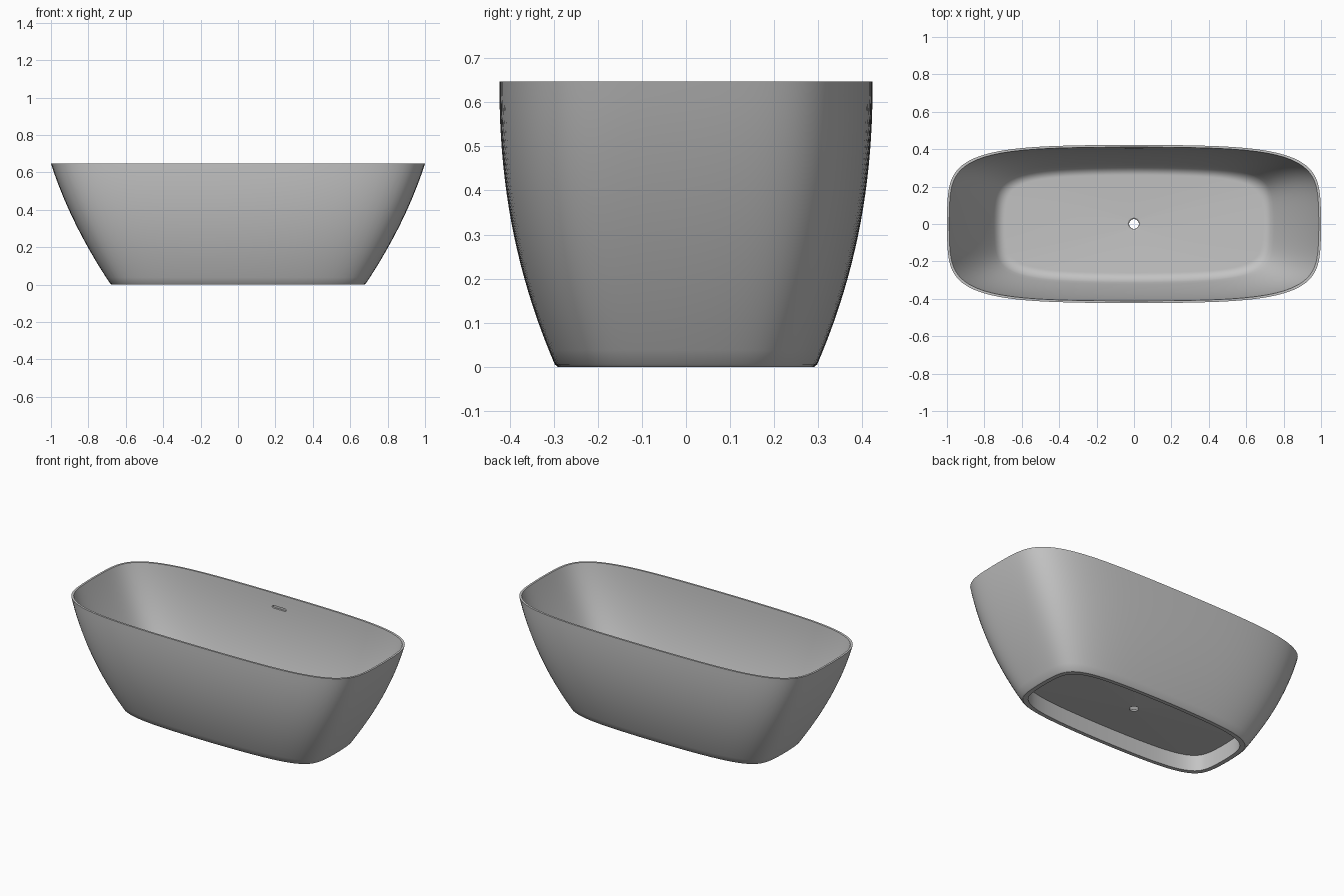
import bpy, bmesh, math
from mathutils import Matrix

if "Cube" in bpy.data.objects:
    bpy.data.objects.remove(bpy.data.objects["Cube"], do_unlink=True)

H = 0.647          # overall height
SEGS = 144         # points around each ring
FLOOR = 0.112      # edge of the basin floor, which falls to the drain
CEILING = 0.098    # underside of the basin floor

mat = bpy.data.materials.new("grey enamel")
mat.use_nodes = True
colour = (0.55, 0.55, 0.55, 1)
mat.diffuse_color = colour
mat.node_tree.nodes["Principled BSDF"].inputs["Base Color"].default_value = colour


def wall(z, inset_x=0.0, inset_y=0.0):
    """Half length, half width, height, squareness and bow of the wall at z."""
    s = z / H
    hx = 0.68 + 0.32 * s * (1 + 0.35 * (1 - s))
    hy = 0.295 + 0.128 * (1 - (1 - s) ** 2.2)
    return (hx - inset_x, hy - inset_y, z, 6 - s, 0.1 - 0.04 * s)


def ring(bm, hx, hy, z, n, bow):
    """Rounded rectangle with bowed sides; n = 2 without bow is an ellipse."""
    verts = []
    for i in range(SEGS):
        t = 2 * math.pi * i / SEGS
        c, s = math.cos(t), math.sin(t)
        r = (abs(c) ** n + abs(s) ** n) ** (-1 / n)
        x, y = r * c, r * s
        verts.append(bm.verts.new((hx * x * (1 - 0.4 * bow * y * y),
                                   hy * y * (1 - bow * x * x), z)))
    return verts


def finish(bm, name):
    bmesh.ops.recalc_face_normals(bm, faces=bm.faces)
    mesh = bpy.data.meshes.new(name)
    bm.to_mesh(mesh)
    bm.free()
    mesh.materials.append(mat)
    obj = bpy.data.objects.new(name, mesh)
    bpy.context.collection.objects.link(obj)
    return obj


# Cross-section, from the drain underneath, round the shell and back
foot = wall(0, 0.03, 0.028)
section = [(0.026, 0.026, CEILING - 0.01, 2, 0)]
section += [foot[:2] + (CEILING,) + foot[3:], foot]         # hollow under the floor
section += [wall(0, 0.004, 0.004)]                          # foot edge
section += [wall(0.006 + (H - 0.006) * k / 20) for k in range(21)]

# Flat rim, then the inner wall, which thickens towards the floor
LOW = 0.15
for k in range(17):
    u = k / 16
    section.append(wall(H + (LOW - H) * u, 0.012 + 0.013 * u, 0.012 + 0.028 * u))

# Fillet between the inner wall and the floor
ax, ay, az, n, bow = section[-1]
for k in range(1, 11):
    u = k / 10
    a, b = (1 - u) ** 2, 2 * u * (1 - u)
    section.append((a * ax + b * (ax - 0.024) + u * u * (ax - 0.06),
                    a * ay + b * (ay - 0.02) + u * u * (ay - 0.052),
                    a * az + (1 - a) * FLOOR, n, bow))

# Drain lip
section += [(0.034, 0.034, FLOOR - 0.008, 2, 0), (0.028, 0.028, FLOOR - 0.012, 2, 0)]

bm = bmesh.new()
rings = [ring(bm, *p) for p in section]
for a, b in zip(rings, rings[1:] + rings[:1]):
    for i in range(SEGS):
        j = (i + 1) % SEGS
        bm.faces.new((a[i], a[j], b[j], b[i]))
tub = finish(bm, "bathtub_shell")

# Overflow slot cut into the back inner wall
bm = bmesh.new()
bmesh.ops.create_cone(bm, cap_ends=True, segments=24, radius1=0.008,
                      radius2=0.008, depth=0.035)
for v in bm.verts:
    v.co.x += math.copysign(0.04, v.co.x)
bm.transform(Matrix.Translation((0, 0.398, 0.565)) @ Matrix.Rotation(math.pi / 2, 4, "X"))
cutter = finish(bm, "overflow_slot_cutter")
cutter.hide_render = True

cut = tub.modifiers.new("overflow slot", "BOOLEAN")
cut.operation = "DIFFERENCE"
cut.solver = "EXACT"
cut.object = cutter
bpy.ops.object.select_all(action="DESELECT")
bpy.context.view_layer.objects.active = tub
tub.select_set(True)
bpy.ops.object.modifier_apply(modifier=cut.name)
bpy.data.objects.remove(cutter, do_unlink=True)
bpy.ops.object.shade_smooth_by_angle(angle=math.radians(30))
